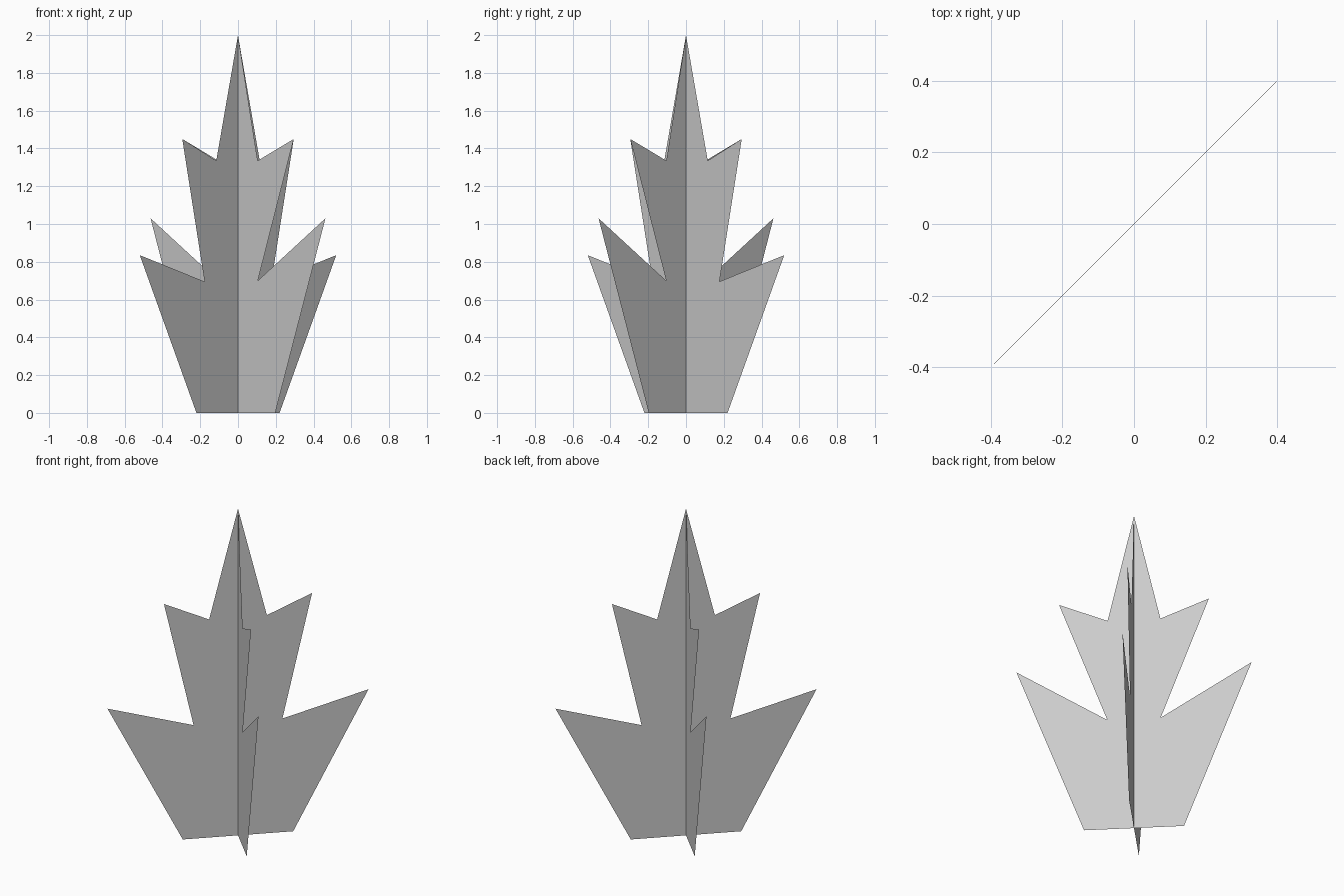
import bpy
from math import radians

if "Cube" in bpy.data.objects:
    bpy.data.objects.remove(bpy.data.objects["Cube"])


def leaf_card(name, half_profile, angle):
    # Upright flat leaf: half outline mirrored about the stem, one strip per side
    mesh = bpy.data.meshes.new(name)
    verts, faces = [], []
    outline = [(0, 0)] + half_profile + [(0, 2.0)]
    for side in (1, -1):
        start = len(verts)
        verts += [(side * r, 0, z) for r, z in outline]
        face = list(range(start, len(verts)))
        faces.append(face if side == 1 else face[::-1])
    mesh.from_pydata(verts, [], faces)
    mesh.update()
    obj = bpy.data.objects.new(name, mesh)
    obj.rotation_euler.z = radians(angle)
    # widths below are measured along x in the front view, at 45 degrees
    obj.scale.x = 2 ** 0.5
    bpy.context.collection.objects.link(obj)
    return obj


# Wide leaf with low side points
leaf_card("wide_leaf", [(0.22, 0), (0.52, 0.835), (0.177, 0.695),
                        (0.295, 1.45), (0.115, 1.335)], 45)

# Narrower crossing leaf with raised side points
leaf_card("narrow_leaf", [(0.197, 0), (0.463, 1.03), (0.105, 0.70),
                          (0.295, 1.45), (0.104, 1.335)], -45)
